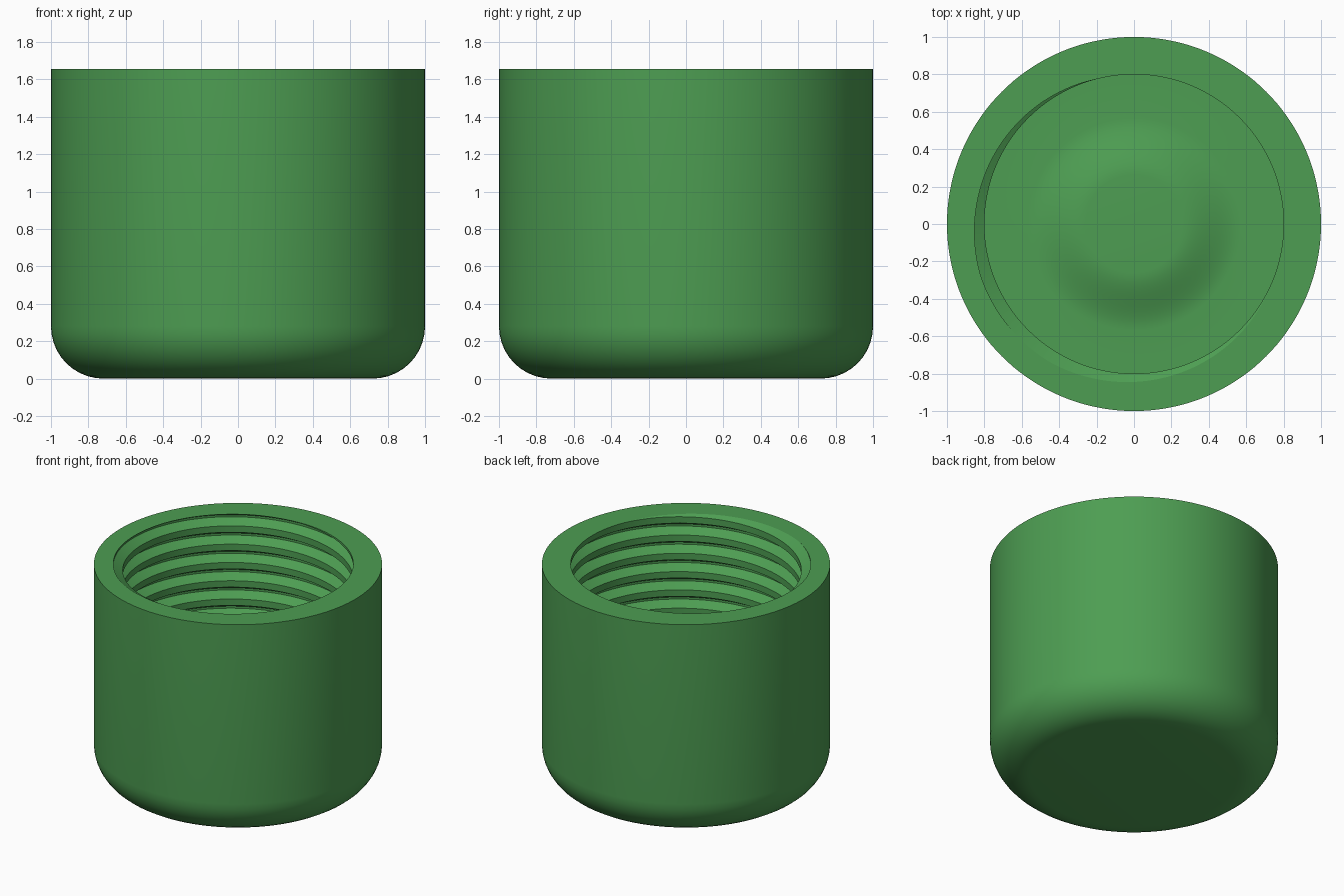
import bpy, bmesh, math

if "Cube" in bpy.data.objects:
    bpy.data.objects.remove(bpy.data.objects["Cube"])

N = 144                      # segments around
TOP, FLOOR = 1.655, 0.22     # rim and inner floor heights
R_OUT, R_IN, DEPTH = 1.0, 0.8, 0.065
FILLET, PITCH = 0.28, 0.14
START = math.radians(105)    # where the groove first breaks the rim
BREAKS = [(0, 0), (0.26, 1), (0.37, 1), (0.65, 0), (1, 0)]  # groove shape over one pitch


def groove_radius(d):
    d %= 1.0
    for (a, fa), (b, fb) in zip(BREAKS, BREAKS[1:]):
        if d <= b:
            return R_IN + DEPTH * (fa + (fb - fa) * (d - a) / (b - a))
    return R_IN


def column(theta):
    pts = [(0, 0)]
    # rounded bottom edge and outer wall
    for i in range(11):
        a = math.pi / 2 * i / 10
        pts.append((R_OUT - FILLET + FILLET * math.sin(a), FILLET - FILLET * math.cos(a)))
    pts.append((R_OUT, TOP))
    # helical thread, clipped at the rim and the floor
    z0 = TOP + (theta - START) / (2 * math.pi) * PITCH
    for turn in range(-2, int((TOP - FLOOR) / PITCH) + 4):
        for d, _ in BREAKS[:-1]:
            z = min(TOP, max(FLOOR, z0 - (turn + d) * PITCH))
            pts.append((groove_radius((z0 - z) / PITCH + 1e-9), z))
    # inner floor with a soft raised centre
    pts.append((R_IN - 0.005, FLOOR))
    for i in range(13):
        t = i / 12
        pts.append((0.57 - 0.31 * t, FLOOR + 0.075 * t * t * (3 - 2 * t)))
    pts.append((0, FLOOR + 0.075))
    return pts


bm = bmesh.new()
cols = []
for i in range(N + 1):
    th = 2 * math.pi * i / N
    cols.append([bm.verts.new((r * math.cos(th), r * math.sin(th), z)) for r, z in column(th)])
for a, b in zip(cols, cols[1:]):
    for k in range(len(a) - 1):
        bm.faces.new((a[k], b[k], b[k + 1], a[k + 1]))
bmesh.ops.remove_doubles(bm, verts=bm.verts, dist=1e-5)
bmesh.ops.recalc_face_normals(bm, faces=bm.faces)

mesh = bpy.data.meshes.new("threaded_cap")
bm.to_mesh(mesh)
bm.free()
cap = bpy.data.objects.new("threaded_cap", mesh)
bpy.context.collection.objects.link(cap)

# green plastic
mat = bpy.data.materials.new("green_plastic")
mat.diffuse_color = (0.075, 0.34, 0.085, 1)
mat.use_nodes = True
mat.node_tree.nodes["Principled BSDF"].inputs["Base Color"].default_value = mat.diffuse_color
mesh.materials.append(mat)

bpy.context.view_layer.objects.active = cap
cap.select_set(True)
bpy.ops.object.shade_smooth_by_angle(angle=math.radians(20))
